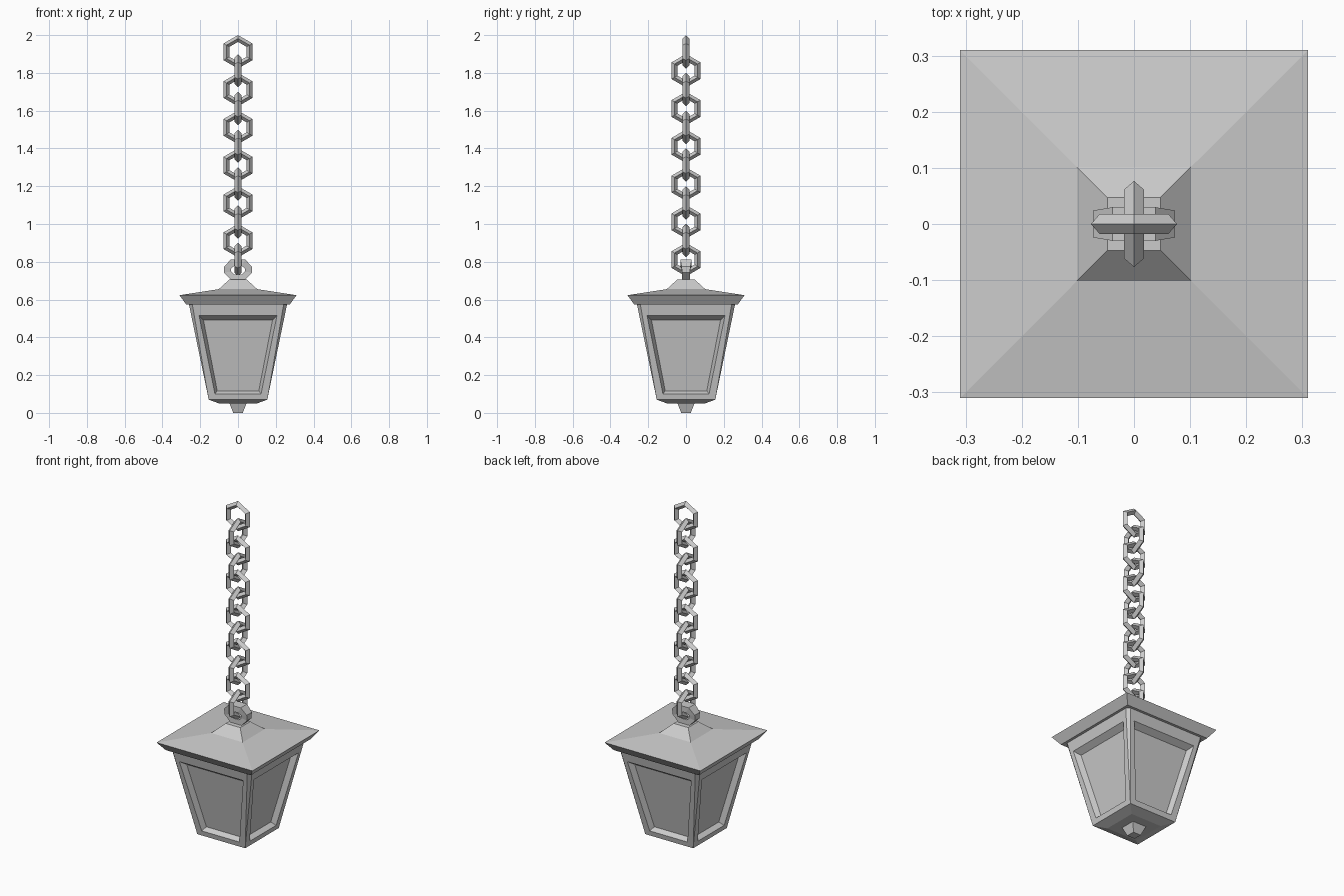
import bpy, bmesh
from math import pi
from mathutils import Matrix, Vector

if "Cube" in bpy.data.objects:
    bpy.data.objects.remove(bpy.data.objects["Cube"])


def finish(name, bm, recalc=True):
    if recalc:
        bmesh.ops.recalc_face_normals(bm, faces=bm.faces)
    mesh = bpy.data.meshes.new(name)
    bm.to_mesh(mesh)
    bm.free()
    obj = bpy.data.objects.new(name, mesh)
    bpy.context.collection.objects.link(obj)
    return obj


def square_loft(name, profile):
    """Closed square solid from (half width, z) steps."""
    bm = bmesh.new()
    rings = [[bm.verts.new((sx * h, sy * h, z))
              for sx, sy in ((-1, -1), (1, -1), (1, 1), (-1, 1))]
             for h, z in profile]
    for a, b in zip(rings, rings[1:]):
        for i in range(4):
            j = (i + 1) % 4
            bm.faces.new((a[i], a[j], b[j], b[i]))
    bm.faces.new(rings[0][::-1])
    bm.faces.new(rings[-1])
    return finish(name, bm)


# Roof, base and finial
square_loft("roof", [(0.275, 0.575), (0.31, 0.623), (0.102, 0.655), (0.047, 0.705)])
square_loft("base", [(0.10, 0.05), (0.155, 0.07)])
square_loft("bottom_finial", [(0.025, 0.0), (0.045, 0.05)])

# Tapered body: four framed sides with recessed panes and chamfered corners
Z0, Z1, H0, H1, CH = 0.07, 0.576, 0.155, 0.26, 0.018


def half_at(z):
    return H0 + (z - Z0) * (H1 - H0) / (Z1 - Z0)


def trapezoid(x_bot, z_bot, x_top, z_top, depth):
    yb, yt = depth - half_at(z_bot), depth - half_at(z_top)
    return [Vector(p) for p in ((-x_bot, yb, z_bot), (x_bot, yb, z_bot),
                                (x_top, yt, z_top), (-x_top, yt, z_top))]


bm = bmesh.new()
for k in range(4):
    rot = Matrix.Rotation(k * pi / 2, 3, 'Z')
    loops = [trapezoid(H0, Z0, H1 - CH, Z1, 0),
             trapezoid(0.122, 0.10, 0.206, 0.515, 0),
             trapezoid(0.110, 0.117, 0.183, 0.492, 0.03)]
    rings = [[bm.verts.new(rot @ p) for p in loop] for loop in loops]
    for a, b in zip(rings, rings[1:]):
        for i in range(4):
            j = (i + 1) % 4
            bm.faces.new((a[i], a[j], b[j], b[i]))
    bm.faces.new(rings[-1])
    corner = bm.verts.new(rot @ Vector((H1, CH - H1, Z1)))
    bm.faces.new((rings[0][1], corner, rings[0][2]))
bmesh.ops.remove_doubles(bm, verts=bm.verts, dist=0.0005)
finish("lantern_body", bm, recalc=False)

# Hanger ring on the roof, flaring in thickness towards the top
half_outer = [(0.035, 0.703), (0.073, 0.742), (0.073, 0.775), (0.038, 0.812)]
half_inner = [(0.020, 0.733), (0.036, 0.748), (0.036, 0.765), (0.020, 0.778)]
thick = [0.02, 0.02, 0.024, 0.03]
bm = bmesh.new()
sections = []
for s in (1, -1):
    order = range(4) if s == 1 else range(3, -1, -1)
    for i in order:
        (xo, zo), (xi, zi), t = half_outer[i], half_inner[i], thick[i]
        sections.append([bm.verts.new(p) for p in (
            (s * xo, -t, zo), (s * xo, t, zo), (s * xi, t, zi), (s * xi, -t, zi))])
for n, a in enumerate(sections):
    b = sections[(n + 1) % len(sections)]
    for i in range(4):
        j = (i + 1) % 4
        bm.faces.new((a[i], a[j], b[j], b[i]))
finish("hanger_ring", bm)

# Chain of hexagonal links, alternating direction
for i in range(12):
    bpy.ops.mesh.primitive_torus_add(
        major_segments=6, minor_segments=4, major_radius=0.0705, minor_radius=0.018,
        location=(0, 0, 1.9115 - 0.1 * i),
        rotation=(0, pi / 2, pi / 2 if i % 2 == 0 else 0))
    bpy.context.object.name = f"chain_link_{i + 1}"
